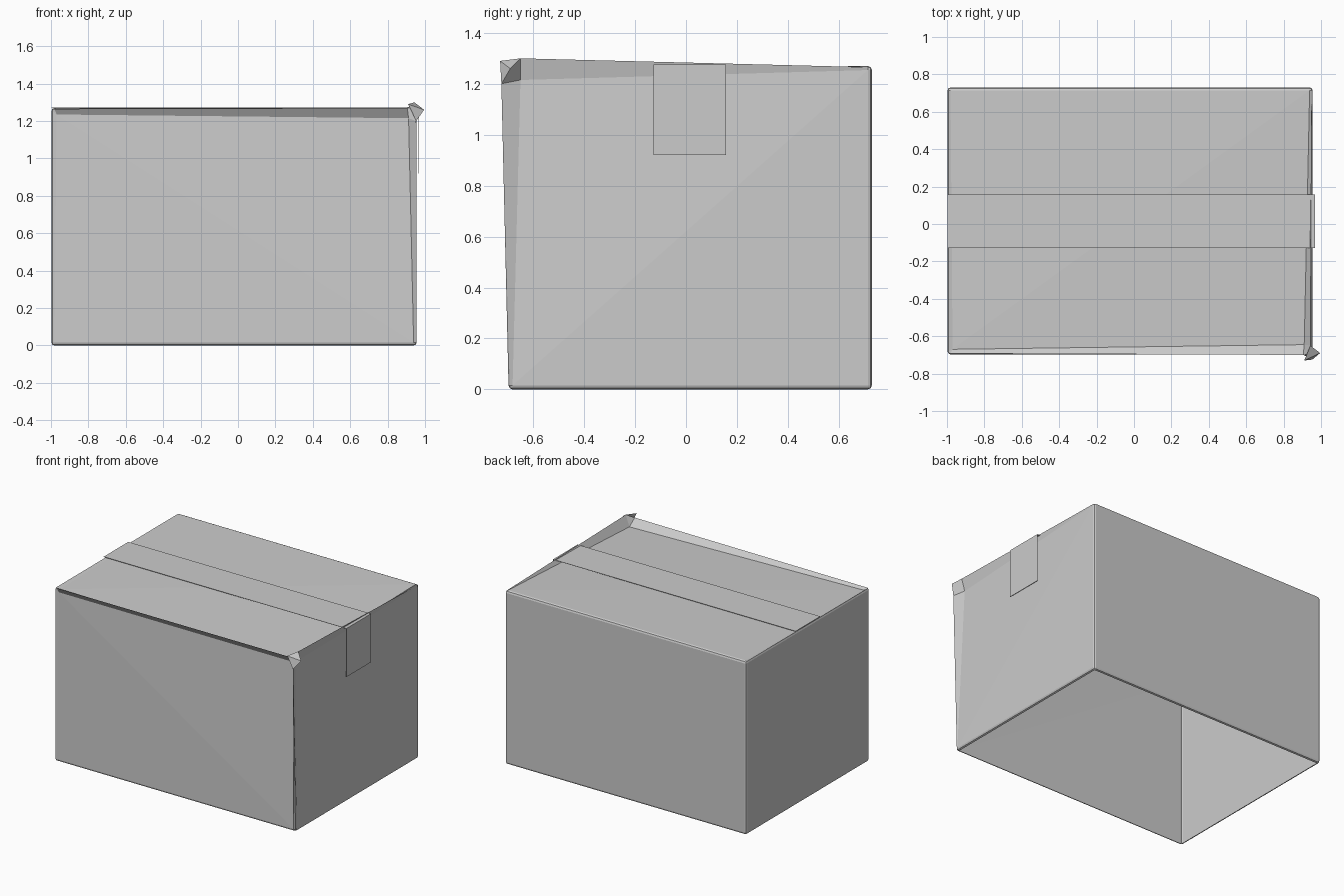
import bpy, bmesh
from itertools import product

if "Cube" in bpy.data.objects:
    bpy.data.objects.remove(bpy.data.objects["Cube"])

card = bpy.data.materials.new("grey_cardboard")
card.diffuse_color = (0.6, 0.6, 0.6, 1)
card.use_nodes = True
card.node_tree.nodes["Principled BSDF"].inputs["Base Color"].default_value = card.diffuse_color

LO = (-0.997, -0.697, 0.0)
HI = (0.955, 0.73, 1.27)
D = 0.016  # width of the rounded edge


def make(name, bm):
    bmesh.ops.recalc_face_normals(bm, faces=bm.faces)
    me = bpy.data.meshes.new(name)
    bm.to_mesh(me)
    bm.free()
    me.materials.append(card)
    ob = bpy.data.objects.new(name, me)
    bpy.context.collection.objects.link(ob)
    return ob


def inset(c, amounts):
    """Corner position moved inward by an amount per axis."""
    return [(HI[i] - amounts[i]) if c[i] else (LO[i] + amounts[i]) for i in range(3)]


# Crushed corner (front right top): pinched panels and flared edge folds
CRUSHED = (1, 0, 1)
TIP = (0.995, -0.69, 1.26)
FOLD_X = (0.905, -0.70, 1.27)
FOLD_Y = (0.943, -0.65, 1.30)
FOLD_Z = (0.953, -0.725, 1.20)
SPIKE = (0.91, -0.73, 1.29)

panel, fold, tip = {}, {}, {}
bm = bmesh.new()
for c in product((0, 1), repeat=3):
    tip[c] = bm.verts.new(inset(c, [0.42 * D] * 3))
    for a in range(3):
        panel[c, a] = bm.verts.new(inset(c, [0 if i == a else D for i in range(3)]))
        fold[c, a] = bm.verts.new(inset(c, [D if i == a else 0.29 * D for i in range(3)]))

tip[CRUSHED].co = TIP
for a, co in enumerate((FOLD_X, FOLD_Y, FOLD_Z)):
    fold[CRUSHED, a].co = co
panel[CRUSHED, 0].co = (0.918, -0.65, 1.215)
panel[CRUSHED, 1].co = (0.912, -0.655, 1.215)
panel[CRUSHED, 2].co = (0.910, -0.645, 1.222)
# Slight pinch on the neighbouring front left corner
panel[(0, 0, 1), 1].co = (-0.97, -0.685, 1.235)
panel[(0, 0, 1), 2].co = (-0.97, -0.67, 1.252)


def corner(a, va, b, vb, c, vc):
    r = [0, 0, 0]
    r[a], r[b], r[c] = va, vb, vc
    return tuple(r)


# Flat panels, with the underside left open
for a in range(3):
    b, d = (a + 1) % 3, (a + 2) % 3
    for s in (0, 1):
        if (a, s) == (2, 0):
            continue
        loop = [corner(a, s, b, u, d, v) for u, v in ((0, 0), (1, 0), (1, 1), (0, 1))]
        if CRUSHED in loop:
            # crease the panel across the crushed corner
            k = loop.index(CRUSHED)
            q = [panel[loop[(k + j) % 4], a] for j in range(4)]
            bm.faces.new((q[0], q[1], q[3]))
            bm.faces.new((q[1], q[2], q[3]))
        else:
            bm.faces.new([panel[c, a] for c in loop])

# Folded edges: two strips along each box edge
for a in range(3):
    b, d = (a + 1) % 3, (a + 2) % 3
    for u, v in product((0, 1), repeat=2):
        c0, c1 = corner(a, 0, b, u, d, v), corner(a, 1, b, u, d, v)
        for n in (b, d):
            bm.faces.new((panel[c0, n], panel[c1, n], fold[c1, a], fold[c0, a]))

# Corner patches
for c in tip:
    for a in range(3):
        b, d = (a + 1) % 3, (a + 2) % 3
        bm.faces.new((panel[c, a], fold[c, b], tip[c], fold[c, d]))
make("box_shell", bm)

# Torn points on the crushed corner
bm = bmesh.new()
s, t, y, z = [bm.verts.new(p) for p in (SPIKE, TIP, FOLD_Y, FOLD_Z)]
for f in ((s, t, y), (s, z, t), (s, y, z), (t, z, y)):
    bm.faces.new(f)
make("torn_corner", bm)

# Packing tape: along the top and down the right side
bm = bmesh.new()
rows = [[bm.verts.new((x, y, z)) for y in (-0.127, 0.157)]
        for x, z in ((-0.998, 1.275), (0.967, 1.275), (0.967, 0.92))]
for p, q in zip(rows, rows[1:]):
    bm.faces.new((p[0], q[0], q[1], p[1]))
tape = make("packing_tape", bm)
mod = tape.modifiers.new("thickness", 'SOLIDIFY')
mod.thickness = 0.003
